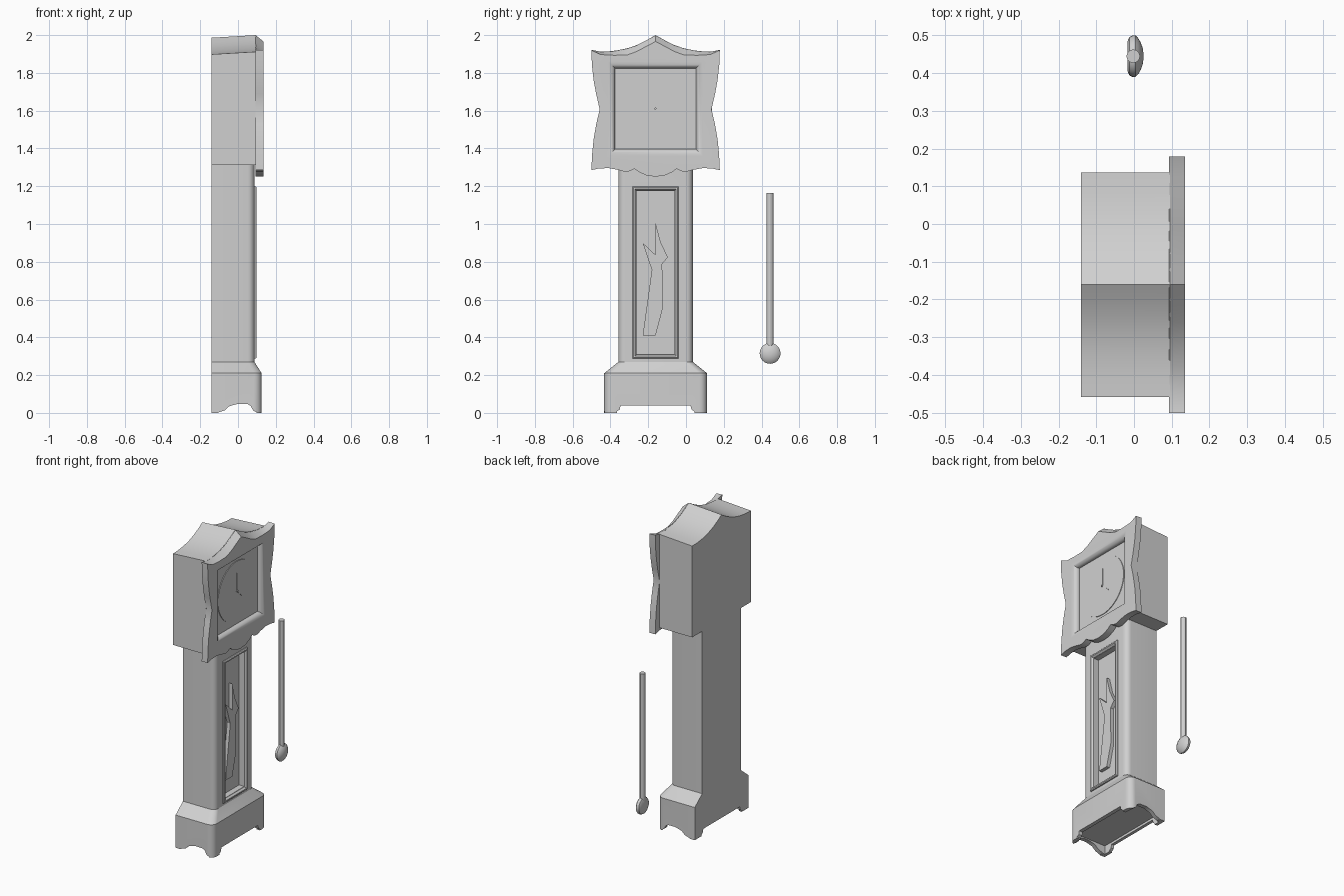
import bpy
import bmesh
from math import cos, sin, pi, radians

if "Cube" in bpy.data.objects:
    bpy.data.objects.remove(bpy.data.objects["Cube"])

CY = -0.161   # centre line of the clock case
DIAL_Z = 1.61

grey = bpy.data.materials.new("plain grey")
grey.use_nodes = True
grey.diffuse_color = (0.63, 0.63, 0.63, 1)
grey.node_tree.nodes["Principled BSDF"].inputs["Base Color"].default_value = grey.diffuse_color


def finish(name, bm):
    bmesh.ops.recalc_face_normals(bm, faces=bm.faces)
    mesh = bpy.data.meshes.new(name)
    bm.to_mesh(mesh)
    bm.free()
    mesh.materials.append(grey)
    ob = bpy.data.objects.new(name, mesh)
    bpy.context.collection.objects.link(ob)
    return ob


def smooth(ob):
    bpy.ops.object.select_all(action='DESELECT')
    ob.select_set(True)
    bpy.context.view_layer.objects.active = ob
    bpy.ops.object.shade_smooth_by_angle(angle=radians(30))


def skin(bm, rings):
    """Join equal-length rings with quads and return the vertex rings."""
    loops = [[bm.verts.new(p) for p in r] for r in rings]
    for a, b in zip(loops, loops[1:]):
        for i in range(len(a)):
            j = (i + 1) % len(a)
            bm.faces.new((a[i], a[j], b[j], b[i]))
    return loops


def loft(name, rings):
    bm = bmesh.new()
    loops = skin(bm, rings)
    bm.faces.new(loops[0])
    bm.faces.new(loops[-1])
    return finish(name, bm)


def at_x(x, outline):
    return [(x, CY + d, z) for d, z in outline]


def plate(name, outline, x0, x1):
    return loft(name, [at_x(x0, outline), at_x(x1, outline)])


def rect(half, z0, z1):
    return [(-half, z0), (half, z0), (half, z1), (-half, z1)]


def mirrored(half):
    """Complete an outline given from top centre to bottom centre."""
    return half + [(-d, z) for d, z in half[-1 if half[-1][0] else None::-1] if d > 0] \
        if half[-1][0] else half + [(-d, z) for d, z in half[-2:0:-1]]


def footprint(half, front, r, z, back=-0.14):
    """Plan section with rounded front corners."""
    pts = [(back, CY - half, z)]
    for side in (-1, 1):
        for k in range(7):
            a = pi / 2 * (k / 6 if side > 0 else 1 - k / 6)
            pts.append((front - r + r * cos(a), CY + side * (half - r + r * sin(a)), z))
    return pts + [(back, CY + half, z)]


def cut(ob, cutter):
    cutter.hide_render = True
    mod = ob.modifiers.new("cut", 'BOOLEAN')
    mod.operation = 'DIFFERENCE'
    mod.solver = 'EXACT'
    mod.object = cutter
    bpy.ops.object.select_all(action='DESELECT')
    ob.select_set(True)
    bpy.context.view_layer.objects.active = ob
    bpy.ops.object.modifier_apply(modifier=mod.name)
    bpy.data.objects.remove(cutter)


# Plinth with hollow underside and shaped feet
plinth = loft("plinth", [footprint(0.272, 0.125, 0.04, 0),
                         footprint(0.272, 0.125, 0.04, 0.21),
                         footprint(0.197, 0.087, 0.035, 0.27)])
cut(plinth, plate("hollow_cutter", rect(0.245, -0.02, 0.055), -0.12, 0.1))
cut(plinth, plate("front_arch_cutter", mirrored(
    [(0, 0.04), (0.185, 0.04), (0.19, 0.018), (0.205, 0.008), (0.205, -0.03), (0, -0.03)]), -0.3, 0.3))
arch = [(-0.105, -0.02), (-0.105, 0.002), (-0.07, 0.014), (-0.045, 0.036), (0, 0.048),
        (0.05, 0.047), (0.068, 0.036), (0.08, 0.013), (0.097, 0.004), (0.097, -0.02)]
cut(plinth, loft("side_arch_cutter", [[(x, CY + s, z) for x, z in arch] for s in (-0.4, 0.4)]))
smooth(plinth)

# Trunk with a recessed door
trunk = loft("trunk", [footprint(0.197, 0.087, 0.035, z) for z in (0.27, 1.312)])
cut(trunk, plate("door_cutter", rect(0.103, 0.312, 1.175), 0.05, 0.2))
smooth(trunk)

# Raised moulding around the door
bm = bmesh.new()
door_rings = [(0.122, 0.08, 0), (0.122, 0.094, 0), (0.117, 0.099, 0.005),
              (0.109, 0.099, 0.013), (0.100, 0.088, 0.022), (0.100, 0.05, 0.022)]
skin(bm, [at_x(x, rect(h, 0.288 + i, 1.198 - i)) for h, x, i in door_rings])
finish("door_moulding", bm)

# Forked ornament inside the door
plate("door_ornament", [(0, 1.005), (0.028, 0.9), (0.065, 0.825), (0.035, 0.788),
                        (0.037, 0.55), (0, 0.41), (-0.068, 0.41), (-0.02, 0.757),
                        (-0.068, 0.9), (0, 0.836)], 0.045, 0.072)

# Hood with a swept, peaked roof rising slightly to the front
roof = [(0, 2.0), (0.04, 1.976), (0.085, 1.953), (0.135, 1.934), (0.19, 1.921),
        (0.245, 1.914), (0.298, 1.912)]
hood = mirrored(roof + [(0.298, 1.312), (0, 1.312)])
back = [(d, z - (0.014 if z > 1.5 else 0)) for d, z in hood]
smooth(loft("hood", [at_x(-0.14, back), at_x(0.095, hood)]))

# Scalloped face frame with rolled moulding around the dial opening
lower = [(0.337, 1.84), (0.328, 1.76), (0.315, 1.69), (0.296, 1.607), (0.314, 1.53),
         (0.328, 1.45), (0.336, 1.37), (0.34, 1.285), (0.3, 1.294), (0.25, 1.296),
         (0.2, 1.287), (0.16, 1.276), (0.135, 1.28), (0.112, 1.292), (0.085, 1.273),
         (0.045, 1.256), (0, 1.251)]
front = mirrored([(0, 1.966), (0.05, 1.94), (0.1, 1.913), (0.15, 1.895), (0.22, 1.893),
                  (0.29, 1.897), (0.34, 1.92)] + lower)
rear = mirrored([(0, 2.0), (0.05, 1.972), (0.1, 1.947), (0.15, 1.93), (0.22, 1.916),
                 (0.29, 1.912), (0.34, 1.922)] + lower)
bm = bmesh.new()
outer = skin(bm, [at_x(0.093, rear), at_x(0.135, front)])
bm.faces.new(outer[0])
steps = [k * pi / 12 for k in range(7)]
roll = [at_x(0.105 + 0.03 * cos(a), rect(h, DIAL_Z - h, DIAL_Z + h))
        for a in steps for h in [0.25 - 0.036 * sin(a)]]
roll.append(at_x(0.1, rect(0.214, DIAL_Z - 0.214, DIAL_Z + 0.214)))
inner = skin(bm, roll)
bm.faces.new(inner[-1])
rim = [bm.edges.get((r[i - 1], r[i])) for r in (outer[1], inner[0]) for i in range(len(r))]
bmesh.ops.triangle_fill(bm, use_beauty=True, edges=rim)
smooth(finish("face_frame", bm))


# Dial, centre pin and hands
def disc(name, r, x0, x1, n):
    ring = [(r * cos(2 * pi * k / n), DIAL_Z + r * sin(2 * pi * k / n)) for k in range(n)]
    smooth(plate(name, ring, x0, x1))


disc("dial", 0.19, 0.098, 0.104, 48)
disc("hand_pin", 0.006, 0.1, 0.112, 12)
plate("minute_hand", rect(0.003, DIAL_Z, DIAL_Z + 0.115), 0.103, 0.107)
plate("hour_hand", [(0, DIAL_Z - 0.004), (0.004, DIAL_Z), (0.054, DIAL_Z - 0.046),
                    (0.05, DIAL_Z - 0.05)], 0.103, 0.107)

# Separate pendulum: rod and lens-shaped bob
PY, BOB_Z = 0.445, 0.315


def circle(r, n):
    return [(r * cos(2 * pi * k / n), r * sin(2 * pi * k / n)) for k in range(n)]


smooth(loft("pendulum_rod", [[(u - 0.002, PY + v, z) for u, v in circle(0.018, 12)]
                             for z in (0.34, 1.165)]))
profile = [(0.04, -0.017), (0.051, -0.012), (0.055, -0.004), (0.055, 0.004), (0.048, 0.011),
           (0.036, 0.018), (0.022, 0.023), (0.008, 0.025)]
smooth(loft("pendulum_bob", [[(x, PY + u, BOB_Z + v) for u, v in circle(r, 32)]
                             for r, x in profile]))
